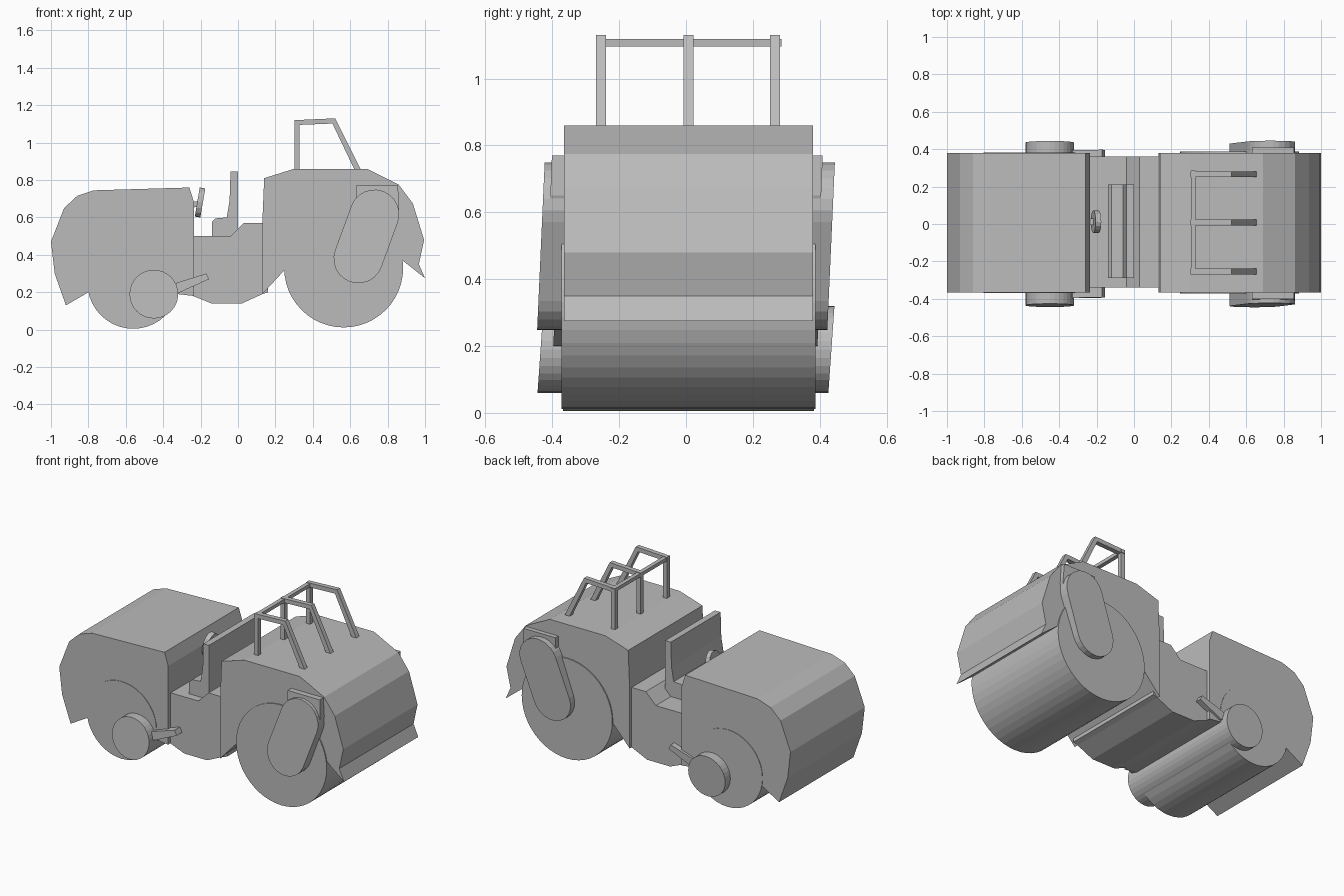
import bpy
import bmesh
from math import cos, sin, pi, atan2

cube = bpy.data.objects.get("Cube")
if cube:
    bpy.data.objects.remove(cube, do_unlink=True)

grey = bpy.data.materials.new("plain grey")
grey.use_nodes = True
grey.diffuse_color = (0.5, 0.5, 0.5, 1)
grey.node_tree.nodes["Principled BSDF"].inputs["Base Color"].default_value = (0.5, 0.5, 0.5, 1)


def extrude(name, profile, y0, y1, lean=0.0):
    """Solid from an x-z outline swept along y; lean slopes the end caps."""
    mid = sum(z for x, z in profile) / len(profile)
    bm = bmesh.new()
    near = [bm.verts.new((x, y0 + lean * (z - mid), z)) for x, z in profile]
    far = [bm.verts.new((x, y1 + lean * (z - mid), z)) for x, z in profile]
    bm.faces.new(near)
    bm.faces.new(far[::-1])
    n = len(profile)
    for i in range(n):
        j = (i + 1) % n
        bm.faces.new((near[i], far[i], far[j], near[j]))
    bmesh.ops.recalc_face_normals(bm, faces=bm.faces)
    mesh = bpy.data.meshes.new(name)
    bm.to_mesh(mesh)
    bm.free()
    mesh.materials.append(grey)
    obj = bpy.data.objects.new(name, mesh)
    bpy.context.collection.objects.link(obj)
    return obj


def arc(cx, cz, r, start, end, steps):
    return [(cx + r * cos(start + (end - start) * i / steps),
             cz + r * sin(start + (end - start) * i / steps)) for i in range(steps + 1)]


def circle(cx, cz, r, sides):
    return arc(cx, cz, r, 0, 2 * pi, sides)[:-1]


# Engine hood over the small drum
extrude("engine_hood", [
    (-1, 0.47), (-0.93, 0.65), (-0.86, 0.715), (-0.77, 0.745), (-0.26, 0.76),
    (-0.235, 0.68), (-0.235, 0.18), (-0.32, 0.19), (-0.42, 0.2), (-0.8, 0.2),
    (-0.92, 0.13), (-0.98, 0.3)], -0.365, 0.38)

# Rear body over the large drum
extrude("drum_housing", [
    (0.13, 0.19), (0.13, 0.57), (0.14, 0.81), (0.3, 0.86), (0.69, 0.86),
    (0.86, 0.775), (0.935, 0.675), (0.995, 0.48), (0.967, 0.35), (1, 0.275),
    (0.88, 0.37), (0.5, 0.37), (0.25, 0.32)], -0.365, 0.38)

# Rollers and the axle hub
extrude("small_drum", circle(-0.56, 0.25, 0.245, 40), -0.368, 0.383)
extrude("large_drum", circle(0.565, 0.33, 0.318, 48), -0.372, 0.387)
extrude("axle_hub", circle(-0.45, 0.19, 0.13, 32), -0.435, 0.435, 0.07)

# Operator platform joining both bodies
extrude("platform", [
    (-0.3, 0.5), (-0.04, 0.5), (0.03, 0.57), (0.16, 0.57), (0.16, 0.2),
    (0.13, 0.19), (0.02, 0.14), (-0.14, 0.14), (-0.24, 0.18), (-0.3, 0.2)],
    -0.34, 0.36)

# Bench seat
extrude("seat", [
    (-0.14, 0.49), (-0.14, 0.575), (-0.12, 0.595), (-0.06, 0.6), (-0.045, 0.69),
    (-0.04, 0.845), (0, 0.845), (0, 0.53), (-0.04, 0.49)], -0.29, 0.21)

# Steering wheel: tilted disc on a short column
bpy.ops.mesh.primitive_cylinder_add(vertices=16, radius=0.075, depth=0.03,
                                    location=(-0.203, 0.012, 0.68),
                                    rotation=(0, -pi / 2 + 0.17, 0))
wheel = bpy.context.object
wheel.name = "steering_wheel"
wheel.scale = (1.05, 0.8, 1)
wheel.data.materials.append(grey)
extrude("steering_column", [(-0.26, 0.65), (-0.26, 0.68), (-0.2, 0.69), (-0.2, 0.66)],
        -0.005, 0.03)

# Side parts: pivoted arms, their brackets and the footsteps
top, low, r = (0.73, 0.617), (0.643, 0.38), 0.132
tilt = atan2(top[1] - low[1], top[0] - low[0])
arm = (arc(*top, r, tilt - pi / 2, tilt + pi / 2, 12)
       + arc(*low, r, tilt + pi / 2, tilt + 3 * pi / 2, 12))
bracket = [(0.63, 0.77), (0.855, 0.77), (0.862, 0.65), (0.84, 0.58), (0.63, 0.58)]
step = [(-0.34, 0.2), (-0.33, 0.25), (-0.17, 0.3), (-0.155, 0.27), (-0.31, 0.2)]
for side, s in (("left_side", 1), ("right_side", -1)):
    extrude(side + "_arm", arm, s * 0.36, s * 0.434, 0.045)
    extrude(side + "_bracket", bracket, s * 0.35, s * 0.405, 0.04)
    extrude(side + "_step", step, s * 0.34, s * 0.395, 0.04)

# Roll bars and the cross bar
bar = [(0.302, 0.84), (0.302, 1.12), (0.52, 1.13), (0.665, 0.84),
       (0.63, 0.84), (0.505, 1.102), (0.33, 1.095), (0.33, 0.84)]
for i, y in enumerate((-0.254, 0.008, 0.266)):
    extrude(f"roll_bar_{i + 1}", bar, y - 0.015, y + 0.015)
extrude("cross_bar", [(0.304, 1.096), (0.304, 1.118), (0.33, 1.118), (0.33, 1.096)],
        -0.254, 0.285)
